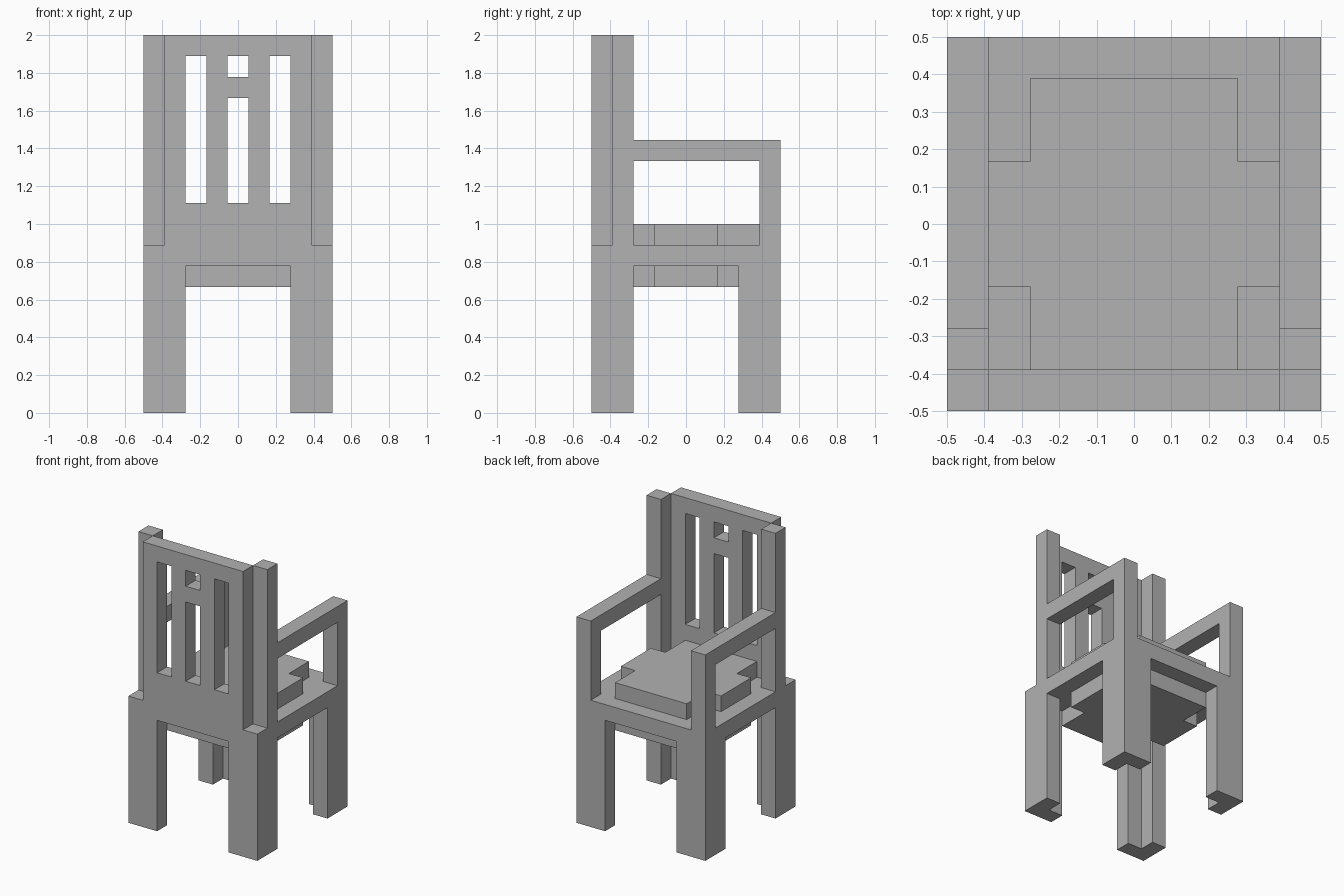
import bpy
import bmesh

U = 1 / 9  # one building unit: the chair is 9 x 9 x 18 units

cube = bpy.data.objects.get("Cube")
if cube:
    bpy.data.objects.remove(cube, do_unlink=True)

grey = bpy.data.materials.new("plain grey")
grey.use_nodes = True
colour = (0.445, 0.445, 0.445, 1)
grey.diffuse_color = colour
grey.node_tree.nodes["Principled BSDF"].inputs["Base Color"].default_value = colour


def prism(name, outline, bottom, top):
    """Extrude a flat outline (in units) from bottom to top."""
    bm = bmesh.new()
    face = bm.faces.new([bm.verts.new((x * U, y * U, bottom * U)) for x, y in outline])
    ext = bmesh.ops.extrude_face_region(bm, geom=[face])
    moved = [v for v in ext["geom"] if isinstance(v, bmesh.types.BMVert)]
    bmesh.ops.translate(bm, verts=moved, vec=(0, 0, (top - bottom) * U))
    bmesh.ops.recalc_face_normals(bm, faces=bm.faces)
    mesh = bpy.data.meshes.new(name)
    bm.to_mesh(mesh)
    bm.free()
    mesh.materials.append(grey)
    obj = bpy.data.objects.new(name, mesh)
    bpy.context.collection.objects.link(obj)
    return obj


def box(name, x, y, z):
    outline = [(x[0], y[0]), (x[1], y[0]), (x[1], y[1]), (x[0], y[1])]
    return prism(name, outline, *z)


# Cushion outline: a square with its four corners notched out
quarter = [(3.5, 1.5), (2.5, 1.5), (2.5, 3.5)]
half = quarter + [(-x, y) for x, y in reversed(quarter)]
cushion = half + [(x, -y) for x, y in reversed(half)]

# Seat: frame slab with a cushion above and a panel below
box("seat_frame", (-4.5, 4.5), (-4.5, 4.5), (7, 8))
prism("seat_cushion", cushion, 8, 9)
prism("seat_under_panel", cushion, 6, 7)

# Legs: L-shaped corner posts, open towards the middle
corner = [(2.5, 4.5), (4.5, 4.5), (4.5, 2.5), (3.5, 2.5), (3.5, 3.5), (2.5, 3.5)]
for sx, side in ((1, "left"), (-1, "right")):
    for sy, end in ((-1, "front"), (1, "back")):
        prism(f"leg_{end}_{side}", [(x * sx, y * sy) for x, y in corner], 0, 7)

    # Arms: tall post beside the backrest, short post and armrest
    across = sorted((3.5 * sx, 4.5 * sx))
    box(f"tall_post_{side}", across, (-3.5, -2.5), (8, 18))
    box(f"arm_post_{side}", across, (3.5, 4.5), (8, 12))
    box(f"armrest_{side}", across, (-2.5, 4.5), (12, 13))

# Backrest: rails, slats and a small cross bar in the middle gap
depth = (-4.5, -3.5)
box("backrest_lower_rail", (-3.5, 3.5), depth, (8, 10))
box("backrest_top_rail", (-3.5, 3.5), depth, (17, 18))
for i in range(4):
    x = -3.5 + 2 * i
    box(f"backrest_slat_{i + 1}", (x, x + 1), depth, (10, 17))
box("backrest_cross_bar", (-0.5, 0.5), depth, (15, 16))
